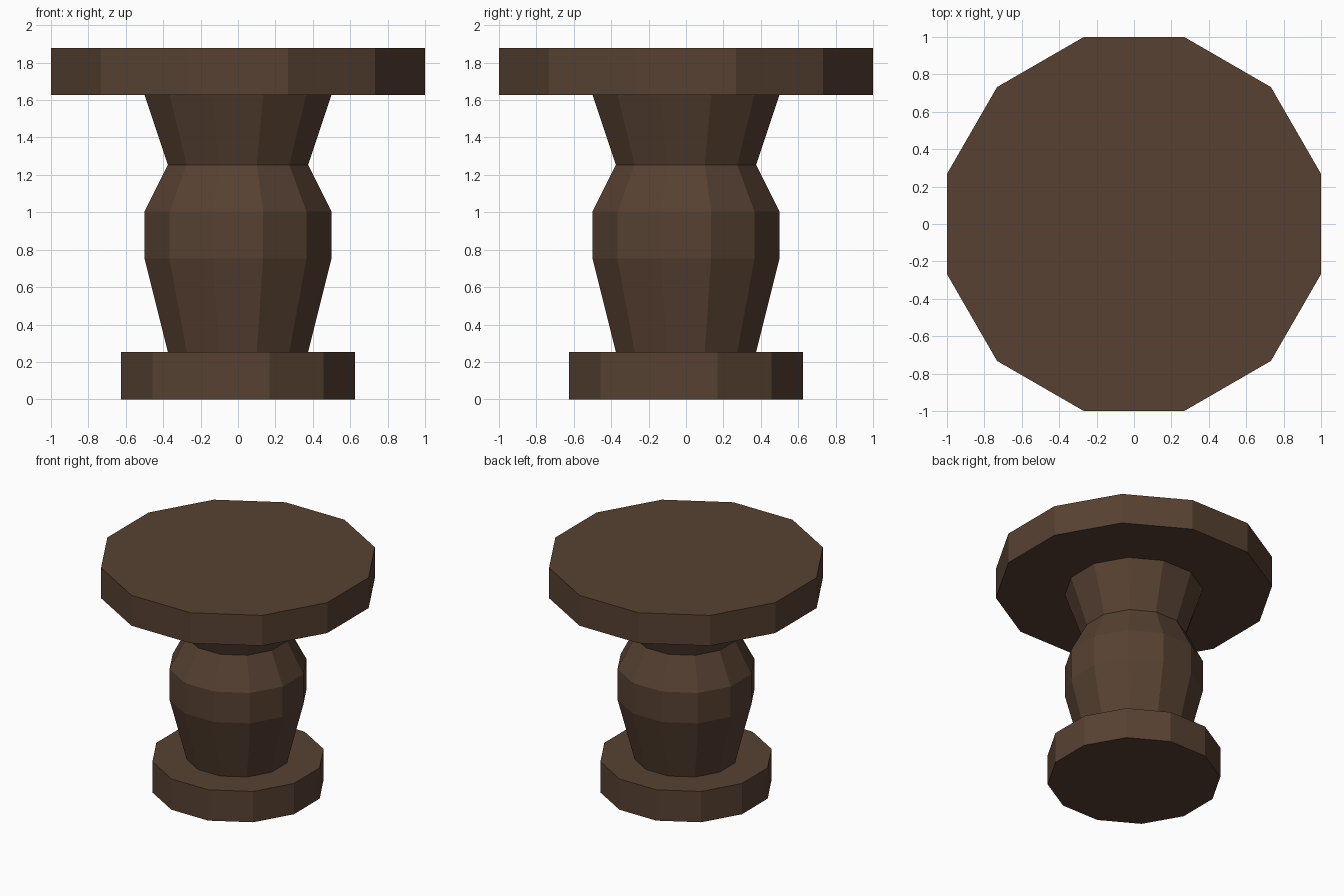
import bpy, bmesh, math

if "Cube" in bpy.data.objects:
    bpy.data.objects.remove(bpy.data.objects["Cube"])

wood = bpy.data.materials.new("dark_brown_wood")
wood.diffuse_color = (0.095, 0.053, 0.032, 1.0)
wood.use_nodes = True
wood.node_tree.nodes["Principled BSDF"].inputs["Base Color"].default_value = wood.diffuse_color

SIDES = 12


def turned(name, profile):
    """Lathe a 12-sided solid from (flat-to-centre radius, height) pairs."""
    bm = bmesh.new()
    rings = []
    for apothem, z in profile:
        r = apothem / math.cos(math.pi / SIDES)
        angles = [2 * math.pi * (i + 0.5) / SIDES for i in range(SIDES)]
        rings.append([bm.verts.new((r * math.cos(a), r * math.sin(a), z)) for a in angles])
    for low, high in zip(rings, rings[1:]):
        for i in range(SIDES):
            j = (i + 1) % SIDES
            bm.faces.new((low[i], low[j], high[j], high[i]))
    bm.faces.new(rings[0][::-1])
    bm.faces.new(rings[-1])
    mesh = bpy.data.meshes.new(name)
    bm.to_mesh(mesh)
    bm.free()
    mesh.materials.append(wood)
    obj = bpy.data.objects.new(name, mesh)
    bpy.context.collection.objects.link(obj)
    return obj


# Round foot
turned("base", [(0.625, 0), (0.625, 0.253)])
# Baluster-shaped column
turned("pedestal", [(0.375, 0.253), (0.5, 0.753), (0.5, 1.003), (0.375, 1.253), (0.5, 1.628)])
# Table top
turned("table_top", [(1.0, 1.628), (1.0, 1.878)])
